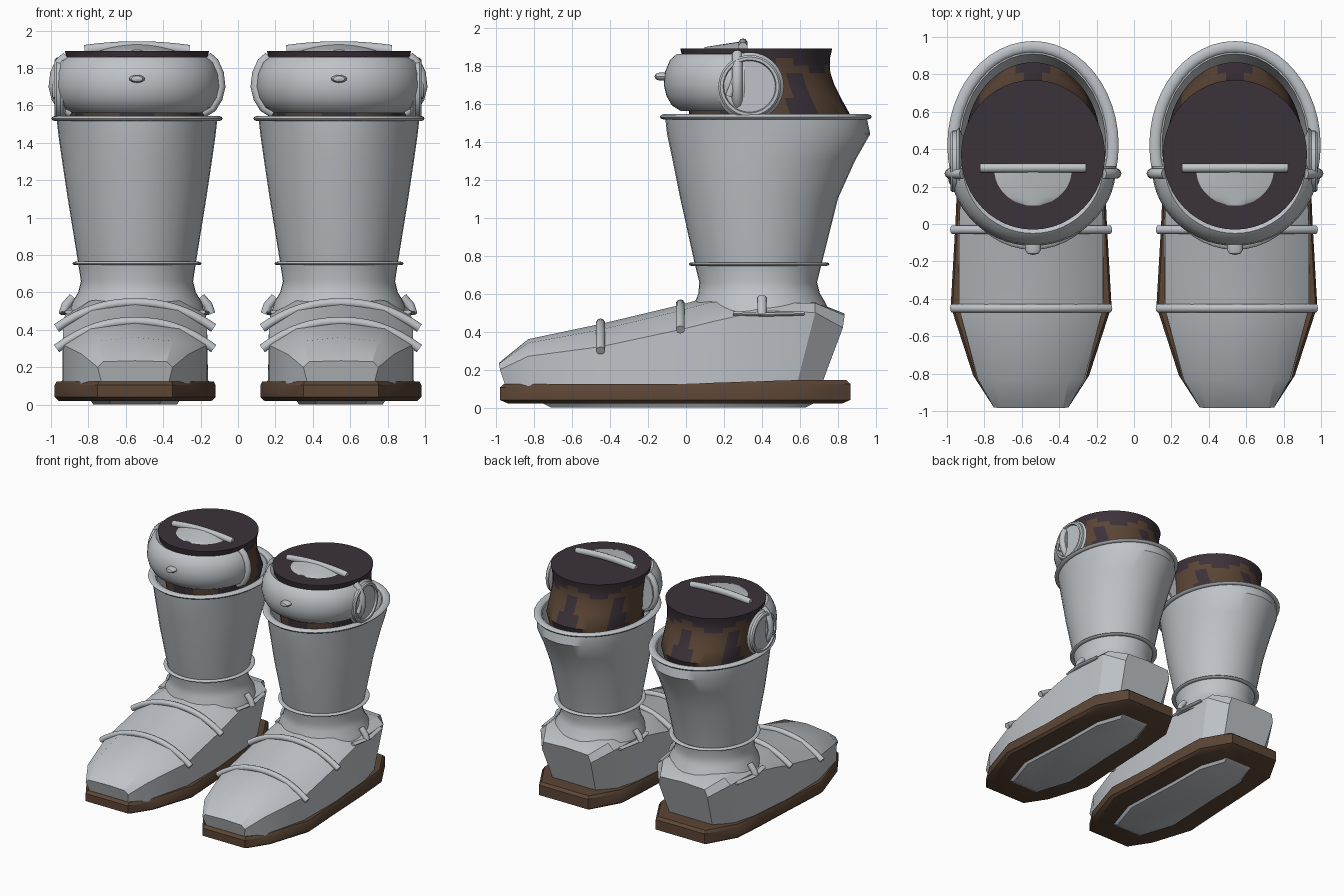
import bpy, bmesh
from math import sin, cos, pi, radians, sqrt
from mathutils import Vector

cube = bpy.data.objects.get("Cube")
if cube:
    bpy.data.objects.remove(cube)

CX = 0.54      # distance of each boot from the middle
parts = []


def material(name, rgb):
    m = bpy.data.materials.new(name)
    m.use_nodes = True
    m.diffuse_color = (*rgb, 1)
    m.node_tree.nodes["Principled BSDF"].inputs["Base Color"].default_value = (*rgb, 1)
    return m


GREY = material("light_grey", (0.52, 0.55, 0.58))
BROWN = material("leather_brown", (0.105, 0.06, 0.036))
DARK = material("dark_plum", (0.046, 0.032, 0.043))


def finish(name, bm, mats, angle=35):
    bmesh.ops.recalc_face_normals(bm, faces=bm.faces)
    me = bpy.data.meshes.new(name)
    bm.to_mesh(me)
    bm.free()
    for m in mats:
        me.materials.append(m)
    me.shade_smooth()
    me.set_sharp_from_angle(angle=radians(angle))
    ob = bpy.data.objects.new(name, me)
    bpy.context.collection.objects.link(ob)
    parts.append(ob)
    return ob


def loft(name, rings, mats, angle=35, rule=None, loop=False):
    """Skin closed rings of equal length; cap the ends unless looped."""
    bm = bmesh.new()
    rows = [[bm.verts.new((p[0] + CX, p[1], p[2])) for p in r] for r in rings]
    n = len(rows[0])
    pairs = list(zip(rows, rows[1:])) + ([(rows[-1], rows[0])] if loop else [])
    for a, b in pairs:
        for i in range(n):
            j = (i + 1) % n
            bm.faces.new((a[i], a[j], b[j], b[i]))
    if not loop:
        bm.faces.new(rows[0])
        bm.faces.new(rows[-1])
    if rule:
        for f in bm.faces:
            f.material_index = rule(f.calc_center_median())
    return finish(name, bm, mats, angle)


def ellipse(z, cy, rx, ry, n=40):
    return [(rx * cos(2 * pi * i / n), cy + ry * sin(2 * pi * i / n), z) for i in range(n)]


def tube(name, pts, radius, n=10, loop=False, flat=1.0):
    """Round bar along a path; flat squashes its height."""
    pts = [Vector(p) for p in pts]
    rings = []
    for i, p in enumerate(pts):
        if loop:
            t = pts[(i + 1) % len(pts)] - pts[i - 1]
        else:
            t = pts[min(i + 1, len(pts) - 1)] - pts[max(i - 1, 0)]
        t.normalize()
        up = Vector((0, 0, 1)) if abs(t.y) > 0.5 or loop else Vector((0, 1, 0))
        side = t.cross(up).normalized()
        up = side.cross(t)
        rings.append([p + radius * (cos(2 * pi * k / n) * side + flat * sin(2 * pi * k / n) * up)
                      for k in range(n)])
    return loft(name, rings, [GREY], 50, loop=loop)


# Flared shaft with an inner wall
shaft = [(0.47, 0.40, 0.37, 0.37), (0.55, 0.39, 0.345, 0.345), (0.60, 0.385, 0.315, 0.32),
         (0.66, 0.38, 0.30, 0.31), (0.76, 0.38, 0.315, 0.335), (1.1, 0.385, 0.37, 0.415),
         (1.3, 0.41, 0.40, 0.48), (1.44, 0.435, 0.42, 0.535), (1.53, 0.42, 0.43, 0.53),
         (1.53, 0.42, 0.39, 0.49), (1.3, 0.41, 0.36, 0.44)]
loft("shaft", [ellipse(*r) for r in shaft], [GREY])
tube("shaft_rim", ellipse(1.53, 0.42, 0.428, 0.528, 48), 0.03, loop=True, flat=0.5)
tube("ankle_ring", ellipse(0.755, 0.385, 0.325, 0.35, 48), 0.02, loop=True, flat=0.5)


# Patterned leg lining: dark top edge and dark streaks
def lining_colour(c):
    dx, dy = c.x - CX, c.y - 0.4
    a = Vector((dx, dy)).angle_signed(Vector((1, 0)), 0)
    if c.z > 1.80 + 0.03 * sin(5 * a):
        return 1
    return int(c.z < 1.74 and sin(6 * a - pi / 2) > 0.15 + (c.z - 1.5) * 3)


lining = [(1.89, 0.37, 0.385, 0.40), (1.84, 0.37, 0.375, 0.388), (1.80, 0.375, 0.37, 0.382),
          (1.76, 0.38, 0.365, 0.38), (1.70, 0.395, 0.36, 0.385), (1.63, 0.415, 0.36, 0.40),
          (1.54, 0.44, 0.36, 0.425), (1.28, 0.42, 0.32, 0.36)]
loft("leg_lining", [ellipse(*r, n=48) for r in lining], [BROWN, DARK], 40, lining_colour)

# Knee guard: thick band swept round the front half
band = [(0.375, 1.86), (0.41, 1.83), (0.437, 1.77), (0.445, 1.70), (0.43, 1.64),
        (0.40, 1.59), (0.35, 1.56), (0.32, 1.60), (0.32, 1.82)]


def band_ring(a):
    return [(r * cos(a), 0.31 + 0.96 * r * sin(a), z) for r, z in band]


loft("knee_guard", [band_ring(pi + pi * i / 28) for i in range(29)], [GREY], 50)
for label, a in (("outer", 0), ("inner", pi)):
    tube("knee_guard_edge_" + label, [(x, y - 0.04, z) for x, y, z in band_ring(a)[:7]], 0.028)
nub = [(0.002, -0.165), (0.03, -0.158), (0.042, -0.14), (0.042, -0.09)]
loft("knee_nub", [[(r * cos(k * pi / 8), y, 1.742 + 0.5 * r * sin(k * pi / 8))
                   for k in range(16)] for r, y in nub], [GREY])


# Round plate on the outer side of the knee
def side_circle(r, x, n=32):
    return [(x, 0.335 + r * cos(2 * pi * k / n), 1.69 + r * sin(2 * pi * k / n)) for k in range(n)]


disc = [(0.10, 0.36), (0.18, 0.395), (0.165, 0.41), (0.165, 0.43), (0.155, 0.44),
        (0.14, 0.44), (0.135, 0.425), (0.005, 0.425)]
loft("knee_disc", [side_circle(r, x) for r, x in disc], [GREY])
tube("knee_disc_pin", [(0.43, 0.225, 1.64), (0.435, 0.25, 1.70), (0.43, 0.275, 1.77)], 0.02)

# Crown plate rising through the top
crown = []
for i in range(9):
    y = 0.098 + 0.19 * i / 8
    w = 0.21 * sqrt(max(0.02, 1 - ((0.288 - y) / 0.193) ** 2))
    h = 0.008 + 0.03 * i / 8
    crown.append([(w * k / 6, y, 1.889 + h * (1 - (k / 6) ** 2)) for k in range(-6, 7)]
                 + [(w, y, 1.88), (-w, y, 1.88)])
loft("crown_plate", crown, [GREY])
tube("crown_bar", [(0.28 * k / 8, 0.30, 1.895 + 0.02 * (1 - (k / 8) ** 2)) for k in range(-8, 9)],
     0.028, flat=0.9)

# Foot: sections from toe to heel, (base y, top y, [(half width, z)...], crown z)
foot = [(-0.95, -0.985, [(0.18, 0.12), (0.20, 0.20), (0.17, 0.23)], 0.235),
        (-0.83, -0.83, [(0.29, 0.11), (0.285, 0.27), (0.20, 0.34)], 0.36),
        (-0.45, -0.45, [(0.385, 0.11), (0.385, 0.32), (0.24, 0.41)], 0.44),
        (-0.03, -0.03, [(0.39, 0.11), (0.385, 0.41), (0.23, 0.51)], 0.54),
        (0.13, 0.13, [(0.38, 0.11), (0.38, 0.45), (0.24, 0.555)], 0.585),
        (0.38, 0.40, [(0.37, 0.11), (0.37, 0.51), (0.28, 0.55)], 0.55),
        (0.58, 0.68, [(0.32, 0.11), (0.345, 0.50), (0.29, 0.55)], 0.555),
        (0.71, 0.835, [(0.20, 0.11), (0.23, 0.42), (0.21, 0.485)], 0.495)]


def foot_ring(yb, yt, half, top):
    def y(z):
        return yb + (yt - yb) * min(1, (z - 0.11) / (top - 0.11) * 1.15)
    right = [(w, y(z), z) for w, z in half]
    return right + [(0, yt, top)] + [(-x, v, z) for x, v, z in reversed(right)]


loft("foot", [[(x + 0.01, y, z) for x, y, z in foot_ring(*s)] for s in foot], [GREY], 30)


# Straps over the instep
def strap(name, y, crest, drop):
    pts = [(0.01 + 0.42 * k / 8, y, crest - drop * abs(k / 8) ** 2.2) for k in range(-8, 9)]
    tube(name, pts, 0.024)


strap("toe_strap", -0.45, 0.445, 0.145)
strap("instep_strap", -0.03, 0.545, 0.135)
for label, s in (("outer", 1), ("inner", -1)):
    tube("ankle_bar_" + label, [(s * 0.355 + 0.01, 0.25, 0.495), (s * 0.385 + 0.01, 0.43, 0.49),
                                (s * 0.355 + 0.01, 0.62, 0.495)], 0.022, flat=0.5)
    tube("ankle_peg_" + label, [(s * 0.34, 0.40, 0.575), (s * 0.38, 0.40, 0.53),
                                (s * 0.395, 0.40, 0.485)], 0.025)


# Sole and the plate beneath it
def outline(half, z, scale=1.0, lift=0.0):
    pts = half + [(-w, y) for w, y in reversed(half)]
    return [(w * scale + 0.01, y * scale - 0.05 * (1 - scale),
             z + lift * max(0, min(1, (y - 0.1) / 0.4))) for w, y in pts]


sole = [(0.20, -0.98), (0.31, -0.81), (0.43, -0.44), (0.405, 0.0), (0.39, 0.35),
        (0.37, 0.62), (0.23, 0.865)]
loft("sole", [outline(sole, 0.02, 0.95), outline(sole, 0.04), outline(sole, 0.105, 1, 0.02),
              outline(sole, 0.125, 0.975, 0.02)], [BROWN])
plate = [(0.14, -0.76), (0.24, -0.45), (0.215, 0.1), (0.21, 0.45), (0.13, 0.68)]
loft("sole_plate", [outline(plate, 0.0, 0.93), outline(plate, 0.025)], [GREY])

# Mirror every part for the second boot
for ob in list(parts):
    me = ob.data.copy()
    bm = bmesh.new()
    bm.from_mesh(me)
    for v in bm.verts:
        v.co.x = -v.co.x
    bmesh.ops.reverse_faces(bm, faces=bm.faces)
    bm.to_mesh(me)
    bm.free()
    twin = bpy.data.objects.new("right_" + ob.name, me)
    bpy.context.collection.objects.link(twin)
    ob.name = "left_" + ob.name
